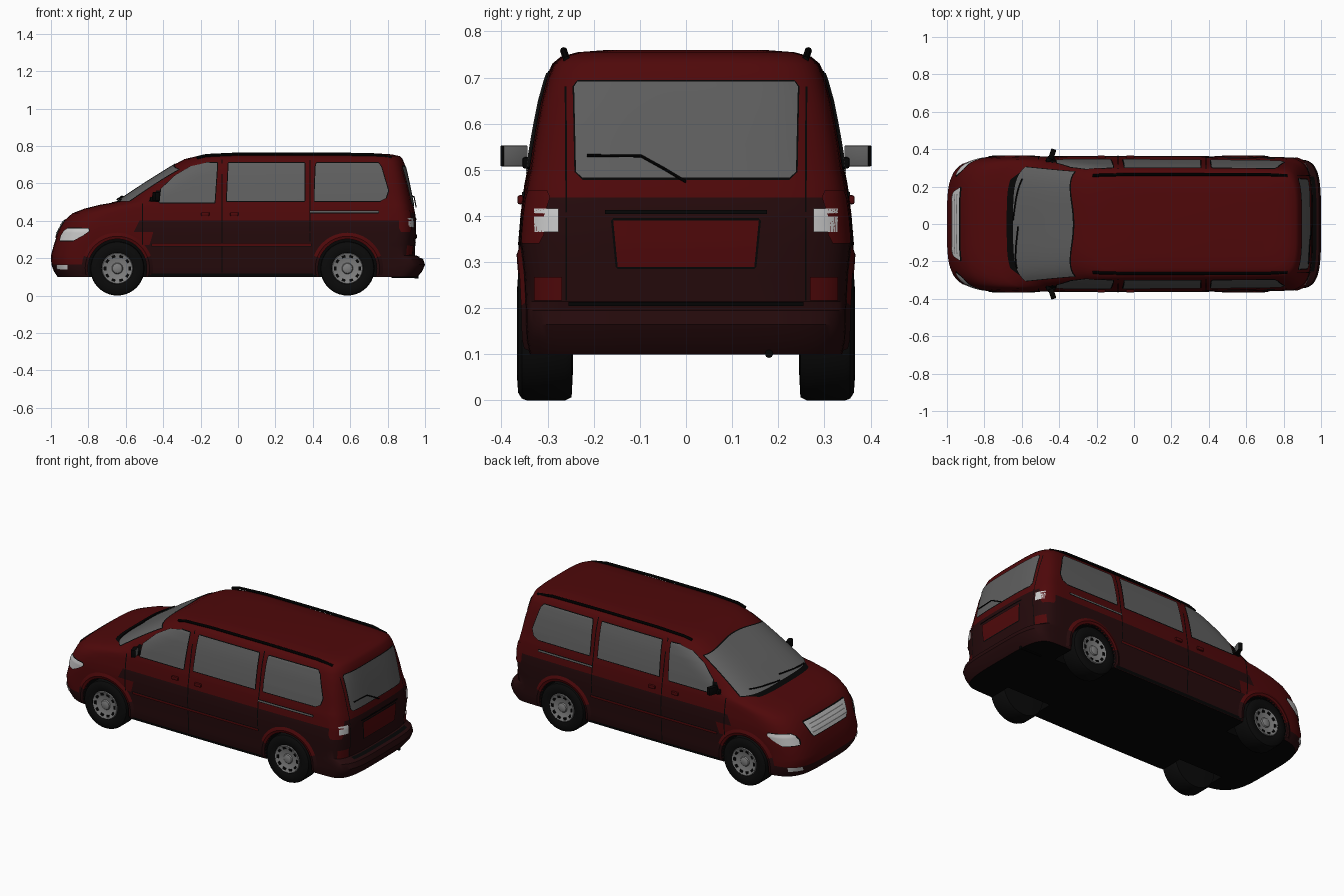
import bpy, bmesh, math
from mathutils import Vector

if "Cube" in bpy.data.objects:
    bpy.data.objects.remove(bpy.data.objects["Cube"])

def material(name, r, g, b):
    m = bpy.data.materials.new(name)
    m.diffuse_color = (r, g, b, 1)
    m.use_nodes = True
    m.node_tree.nodes["Principled BSDF"].inputs["Base Color"].default_value = m.diffuse_color
    return m

RED = material("red paint", .078, .0025, .003)
DARK = material("deep red paint", .018, .003, .0035)
BLACK = material("black trim", .0015, .0015, .0015)
RUBBER = material("tyre rubber", .003, .003, .003)
GLASS = material("grey glass", .115, .115, .115)
STEEL = material("wheel grey", .21, .21, .21)
LAMP = material("lamp white", .6, .6, .6)

# Body levels: z, front x, rear x, half width
LEVELS = [(.10, -.965, .96, .345), (.13, -.985, .985, .352), (.165, -.997, 1.0, .354),
          (.195, -1.0, .99, .354), (.215, -1.0, .945, .355), (.27, -.985, .948, .357),
          (.34, -.962, .953, .364), (.40, -.93, .953, .359), (.44, -.885, .947, .354),
          (.465, -.82, .942, .351), (.485, -.74, .938, .347), (.50, -.65, .935, .343),
          (.55, -.575, .925, .336), (.60, -.50, .915, .327), (.65, -.42, .904, .317),
          (.70, -.34, .892, .303), (.73, -.285, .88, .29), (.745, -.22, .865, .272),
          (.755, -.13, .82, .235), (.76, .0, .74, .17)]
AF, AR = .30, .15          # length of front and rear corner curves
WHEELS, HUB_Z, ARCH = (-.645, .585), .145, .157
SIDES = ((1, "left"), (-1, "right"))

def level(z):
    for a, b in zip(LEVELS, LEVELS[1:]):
        if z <= b[0]:
            t = (z - a[0]) / (b[0] - a[0])
            return [a[i] + t * (b[i] - a[i]) for i in (1, 2, 3)]
    return LEVELS[-1][1:]

def bow(x):
    return 1 - .03 * x * x

def side(x, z, s=1):
    f, r, w = level(z)
    u = min(.9999, max(0, (f + AF - x) / AF, (x - r + AR) / AR))
    return Vector((x, s * w * (1 - u ** 4) ** .25 * bow(x), z))

def front(y, z):
    f, r, w = level(z)
    x = f + AF * (1 - (1 - min(.999, abs(y) / w) ** 4) ** .25)
    return Vector((x, y * bow(x), z))

def back(y, z):
    f, r, w = level(z)
    x = r - AR * (1 - (1 - min(.999, abs(y) / w) ** 4) ** .25)
    return Vector((x, y * bow(x), z))

def screen(y, z):          # windscreen with a straight upper edge
    return front(y, z - .035 * (y / .28) ** 2 * (z - .5) / .2)

def outward(p):
    return p - Vector((max(-.3, min(.5, p.x)), 0, .35))

def finish(ob, mat=None, angle=35):
    if mat:
        ob.data.materials.append(mat)
    bpy.ops.object.select_all(action='DESELECT')
    ob.select_set(True)
    bpy.context.view_layer.objects.active = ob
    bpy.ops.object.shade_smooth_by_angle(angle=math.radians(angle))
    return ob

def from_bmesh(name, bm):
    me = bpy.data.meshes.new(name)
    bm.to_mesh(me)
    bm.free()
    ob = bpy.data.objects.new(name, me)
    bpy.context.collection.objects.link(ob)
    return ob

def sheet(name, mat, rows):
    """Grid of points joined into an outward facing sheet."""
    bm = bmesh.new()
    v = [[bm.verts.new(p) for p in row] for row in rows]
    for a, b in zip(v, v[1:]):
        for i in range(len(a) - 1):
            f = bm.faces.new((a[i], a[i + 1], b[i + 1], b[i]))
            f.normal_update()
            if f.normal.dot(outward(f.calc_center_median())) < 0:
                f.normal_flip()
    return finish(from_bmesh(name, bm), mat)

def skin(name, mat, rows, surf, off=.004, n=20, rim=0):
    """Thin plate over the body; rows are (z, from, to)."""
    if rim:
        wide = [(z, a - rim, b + rim) for z, a, b in rows]
        wide = [(rows[0][0] - rim, *rows[0][1:])] + wide + [(rows[-1][0] + rim, *rows[-1][1:])]
        skin(name + "_frame", BLACK, wide, surf, off * .5, n)
    grid, e = [], .002
    fine = [tuple(p + (q - p) * k / 6 for p, q in zip(a, b))
            for a, b in zip(rows, rows[1:]) for k in range(6)] + [rows[-1]]
    for z, a, b in fine:
        row = []
        for i in range(n + 1):
            u = a + (b - a) * i / n
            p = surf(u, z)
            nor = (surf(u + e, z) - surf(u - e, z)).cross(surf(u, z + e) - surf(u, z - e)).normalized()
            row.append(p + nor * (off if nor.dot(outward(p)) > 0 else -off))
        grid.append(row)
    return sheet(name, mat, grid)

def tube(name, mat, pts, radius):
    cu = bpy.data.curves.new(name, 'CURVE')
    cu.dimensions, cu.bevel_depth, cu.bevel_resolution, cu.use_fill_caps = '3D', radius, 2, True
    sp = cu.splines.new('POLY')
    sp.points.add(len(pts) - 1)
    for q, p in zip(sp.points, pts):
        q.co = (*p, 1)
    ob = bpy.data.objects.new(name, cu)
    bpy.context.collection.objects.link(ob)
    bpy.ops.object.select_all(action='DESELECT')
    ob.select_set(True)
    bpy.context.view_layer.objects.active = ob
    bpy.ops.object.convert(target='MESH')
    return finish(bpy.context.object, mat)

def lathe(name, mat, profile, x, s, n=40):
    """Revolve (radius, y) points around the wheel axle."""
    bm = bmesh.new()
    v = [[bm.verts.new((x + r * math.cos(k * math.tau / n), s * y, HUB_Z + r * math.sin(k * math.tau / n)))
          for k in range(n)] for r, y in profile]
    for a, b in zip(v, v[1:]):
        for k in range(n):
            bm.faces.new((a[k], a[(k + 1) % n], b[(k + 1) % n], b[k]))
    bm.faces.new(v[0])
    bm.faces.new(v[-1])
    bmesh.ops.recalc_face_normals(bm, faces=bm.faces)
    return finish(from_bmesh(name, bm), mat)

def box(name, mat, loc, size, rot=(0, 0, 0), bevel=0):
    bpy.ops.mesh.primitive_cube_add(size=1, location=loc, rotation=rot)
    ob = bpy.context.object
    ob.name, ob.scale = name, size
    bpy.ops.object.transform_apply(location=False, rotation=False, scale=True)
    if bevel:
        m = ob.modifiers.new("bevel", 'BEVEL')
        m.width, m.segments = bevel, 2
        bpy.ops.object.modifier_apply(modifier=m.name)
    return finish(ob, mat)

# Body shell: stacked plan outlines
bm, rings = bmesh.new(), []
for z, f, r, w in LEVELS:
    arc = [(math.cos(i * math.pi / 32) ** .5, math.sin(i * math.pi / 32) ** .5) for i in range(17)]
    half = [(f + AF - AF * c, w * s) for c, s in arc]
    half += [(f + AF + (r - AR - f - AF) * j / 14, w) for j in range(1, 14)]
    half += [(r - AR + AR * c, w * s) for c, s in reversed(arc)]
    loop = half + [(x, -y) for x, y in reversed(half[1:-1])]
    rings.append([bm.verts.new((x, y * bow(x), z)) for x, y in loop])
for a, b in zip(rings, rings[1:]):
    for i in range(len(a)):
        j = (i + 1) % len(a)
        bm.faces.new((a[i], a[j], b[j], b[i]))
bm.faces.new(rings[0])
bm.faces.new(rings[-1])
bmesh.ops.recalc_face_normals(bm, faces=bm.faces)
body = from_bmesh("body", bm)
for m in (RED, BLACK, DARK):
    body.data.materials.append(m)

# Wheel wells
for wx in WHEELS:
    for s, _ in SIDES:
        bpy.ops.mesh.primitive_cylinder_add(vertices=48, radius=ARCH, depth=.3,
                                            location=(wx, s * .35, HUB_Z), rotation=(math.pi / 2, 0, 0))
        cutter = bpy.context.object
        cutter.hide_render = True
        m = body.modifiers.new("arch", 'BOOLEAN')
        m.operation, m.solver, m.object = 'DIFFERENCE', 'EXACT', cutter
        bpy.context.view_layer.objects.active = body
        bpy.ops.object.modifier_apply(modifier=m.name)
        bpy.data.objects.remove(cutter)
# Black underside and wells, deep red lower flanks and tail
for p in body.data.polygons:
    c, nrm = p.center, p.normal
    d = min(math.hypot(c.x - wx, c.z - HUB_Z) for wx in WHEELS)
    outer = abs(nrm.y) > .5 and abs(c.y) > .3
    if (nrm.z < -.7 and c.z < .103) or (d < ARCH + .001 and abs(c.y) > .19 and not outer):
        p.material_index = 1
    elif (c.z < .40 and c.x > -.52) or (c.z < .44 and c.x > .88) or c.z < .165:
        p.material_index = 2
finish(body)

# Parts found on both sides
for s, tag in SIDES:
    flank = lambda x, z, s=s: side(x, z, s)
    # Side windows
    skin("front_side_window_" + tag, GLASS, [(.497, -.42, -.125), (.57, -.41, -.12), (.64, -.335, -.115),
                                             (.69, -.25, -.112), (.708, -.17, -.112)], flank, rim=.005)
    skin("middle_window_" + tag, GLASS, [(.505, -.06, .355), (.708, -.05, .355)], flank, rim=.005)
    skin("rear_side_window_" + tag, GLASS, [(.505, .41, .76), (.52, .41, .79), (.56, .41, .803),
                                            (.69, .415, .765), (.708, .42, .75)], flank, rim=.005)
    # Door seams, mouldings and sliding door track
    for i, (x, z0, z1) in enumerate(((-.085, .125, .725), (.385, .29, .725), (-.51, .24, .49))):
        skin(f"door_seam_{i}_{tag}", BLACK, [(z0, x - .003, x + .003), (z1, x - .003, x + .003)], flank, .0025, 1)
    skin("side_moulding_" + tag, RED, [(.264, -.46, .39), (.278, -.46, .39)], flank, .007, rim=.002)
    skin("door_track_" + tag, GLASS, [(.443, .385, .75), (.451, .385, .75)], flank, .004, rim=.004)
    skin("sill_" + tag, BLACK, [(.102, -.48, .42), (.118, -.48, .42)], flank, .003)
    for x in (-.175, -.02):
        box("door_handle_" + tag, RED, side(x, .435, s), (.045, .022, .02), bevel=.005)
    # Lamps
    skin("headlamp_" + tag, LAMP, [(.293, -.95, -.88), (.32, -.943, -.83), (.345, -.928, -.795),
                                   (.358, -.91, -.80)], flank, rim=.004)
    skin("fog_lamp_" + tag, LAMP, [(.14, -.965, -.91), (.165, -.968, -.91)], flank)
    skin("tail_lens_" + tag, RED, [(.34, .87, .92), (.36, .86, .925), (.44, .86, .922), (.455, .87, .915)], flank)
    a, b = sorted((s * .283, s * .335))
    skin("tail_lamp_" + tag, LAMP, [(.365, a, b), (.415, a, b)], back)
    a, b = sorted((s * .275, s * .335))
    skin("bumper_reflector_" + tag, RED, [(.217, a, b), (.268, a, b)], back)
    a, b = s * .266 - .002, s * .266 + .002
    skin("tailgate_seam_" + tag, BLACK, [(.215, a, b), (.68, a, b)], back, .0025, 2)
    # Roof rail
    tube("roof_rail_" + tag, BLACK, [(-.22, s * .258, .737), (-.17, s * .262, .749), (0, s * .265, .757),
                                     (.4, s * .265, .758), (.72, s * .264, .754), (.82, s * .258, .738)], .008)
    # Mirror with glass on its rear face
    mir = box("mirror_" + tag, BLACK, (-.437, s * .373, .53), (.028, .056, .046), (0, 0, -s * .3), .004)
    mir.data.materials.append(GLASS)
    for p in mir.data.polygons:
        p.material_index = int(p.normal.x > .6)
    box("mirror_arm_" + tag, BLACK, (-.445, s * .34, .515), (.05, .03, .025), bevel=.006)
    skin("mirror_mount_" + tag, BLACK, [(.50, -.48, -.425), (.56, -.435, -.415)], flank, .005, 4)
    # Wheels and arch flares
    for wx, end in zip(WHEELS, ("front", "rear")):
        name = f"{end}_{tag}"
        lathe("tyre_" + name, RUBBER, [(.08, .345), (.084, .36), (.10, .366), (.128, .364), (.141, .356),
                                       (.145, .345), (.145, .262), (.138, .248), (.08, .245)], wx, s)
        lathe("hubcap_" + name, STEEL, [(.016, .364), (.026, .360), (.03, .353), (.058, .356),
                                        (.07, .361), (.08, .364), (.084, .358), (.084, .34)], wx, s)
        for k in range(10):
            t = k * math.tau / 10
            box("hubcap_slot_" + name, BLACK, (wx + .066 * math.cos(t), s * .358, HUB_Z + .066 * math.sin(t)),
                (.014, .008, .02), (0, -t, 0))
        flare = []
        for rad, off in ((ARCH, -.012), (ARCH, .006), (.172, .009), (.195, -.002)):
            row = []
            for k in range(33):
                t = math.radians(-11 + 202 * k / 32)
                p = side(wx + rad * math.cos(t), max(.102, HUB_Z + rad * math.sin(t)), s)
                row.append(p + Vector((0, s * off, 0)))
            flare.append(row)
        ob = sheet("arch_flare_" + name, RED, flare)
        ob.data.materials.append(DARK)
        for p in ob.data.polygons:
            p.material_index = int(p.center.z < .2)

# Windscreen, cowl and front wipers
skin("windscreen", GLASS, [(.504, -.305, .305), (.708, -.278, .278)], screen, n=40, rim=.004)
skin("cowl", BLACK, [(.495, -.24, .24), (.503, -.295, .295)], front, .003, 40)
for y0 in (-.24, .02):
    tube("front_wiper", BLACK, [front(y0 + .025 * k, .506 + .002 * k) + Vector((-.006, 0, .007))
                                for k in range(10)], .004)

# Grille with dark slots
skin("grille", LAMP, [(.312, -.16, .16), (.33, -.175, .175), (.398, -.20, .20)], front, .006, rim=.005)
for z in (.333, .355, .377):
    skin("grille_slot", STEEL, [(z - .003, -.165, .165), (z + .003, -.165, .165)], front, .008)

# Tailgate: window, handle strip, plate recess, lower seam, wiper
skin("rear_window", GLASS, [(.482, -.23, .23), (.495, -.244, .244), (.68, -.247, .247),
                            (.69, -.24, .24)], back, n=30, rim=.004)
skin("tailgate_strip", BLACK, [(.403, -.18, .18), (.412, -.18, .18)], back, .005)
skin("plate_recess", RED, [(.29, -.152, .152), (.39, -.162, .162)], back, .005, rim=.005)
skin("tailgate_lower_seam", BLACK, [(.202, -.262, .262), (.211, -.262, .262)], back, .003)
tube("rear_wiper", BLACK, [back(y, z) + Vector((.012, 0, 0)) for y, z in
                           ((0, .474), (-.05, .503), (-.1, .53), (-.22, .531))], .003)

# Exhaust tip
tube("exhaust", BLACK, [(.82, .18, .104), (.965, .18, .101)], .009)
